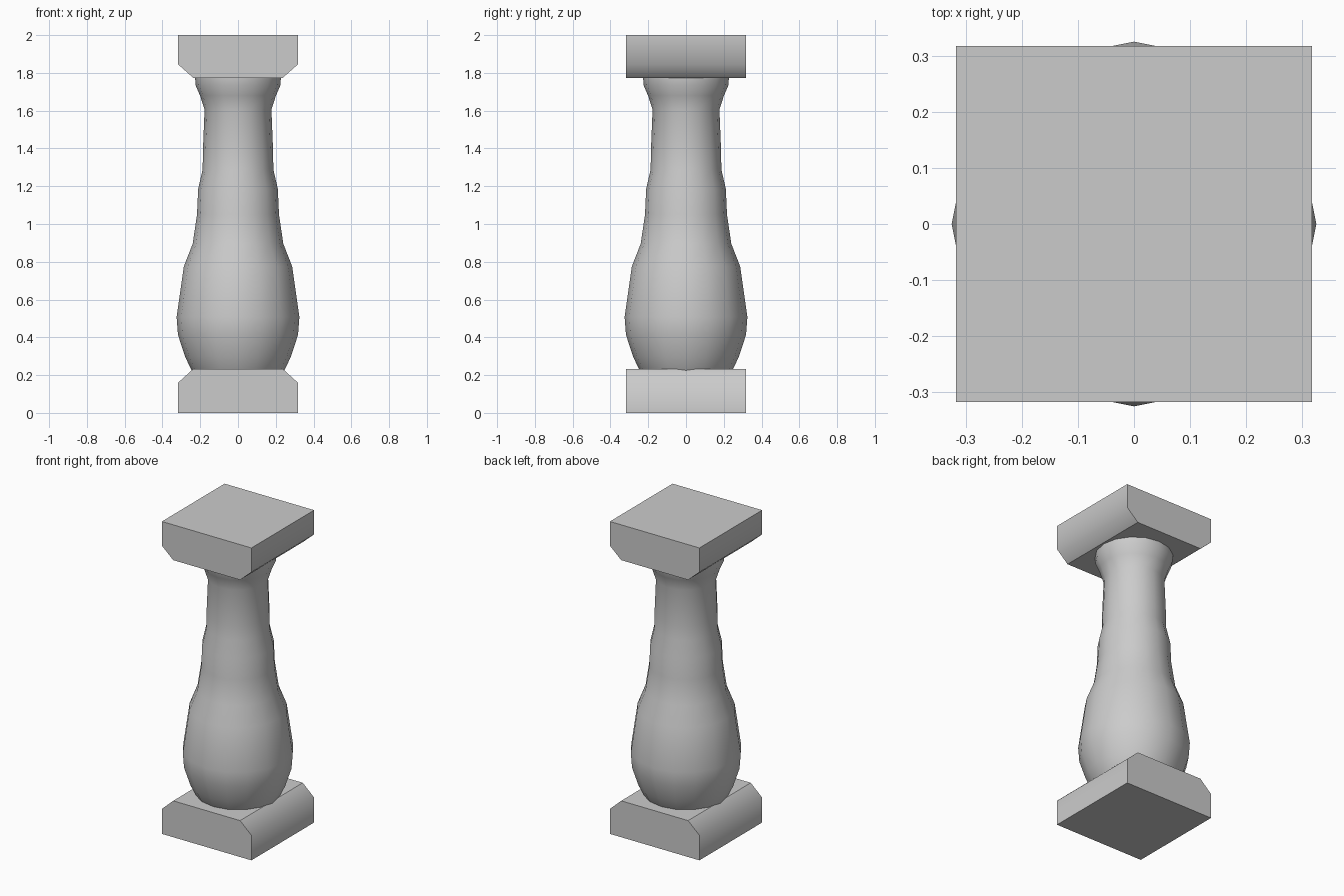
import bpy, bmesh, math

if "Cube" in bpy.data.objects:
    bpy.data.objects.remove(bpy.data.objects["Cube"])

HALF = 0.317      # half width of the square blocks
INNER = 0.237     # half width where the chamfer meets the flat face
SIDES = 16


def finish(bm, name):
    bmesh.ops.recalc_face_normals(bm, faces=bm.faces)
    mesh = bpy.data.meshes.new(name)
    bm.to_mesh(mesh)
    bm.free()
    obj = bpy.data.objects.new(name, mesh)
    bpy.context.collection.objects.link(obj)
    return obj


def chamfered_block(name, z_outer, z_shoulder, z_inner):
    """Block with two chamfered edges, extruded along y."""
    bm = bmesh.new()
    outline = [(-HALF, z_outer), (HALF, z_outer), (HALF, z_shoulder),
               (INNER, z_inner), (-INNER, z_inner), (-HALF, z_shoulder)]
    face = bm.faces.new([bm.verts.new((x, -HALF, z)) for x, z in outline])
    ext = bmesh.ops.extrude_face_region(bm, geom=[face])
    moved = [g for g in ext["geom"] if isinstance(g, bmesh.types.BMVert)]
    bmesh.ops.translate(bm, vec=(0, 2 * HALF, 0), verts=moved)
    # soft shading only across the shoulder between side and chamfer
    for f in bm.faces:
        f.smooth = True
    for e in bm.edges:
        a, b = e.verts
        e.smooth = (abs(a.co.z - z_shoulder) < 1e-4 and abs(b.co.z - z_shoulder) < 1e-4
                    and abs(a.co.y - b.co.y) > HALF)
    return finish(bm, name)


# Square base and capital
chamfered_block("base_block", 0.0, 0.16, 0.233)
chamfered_block("top_block", 2.0, 1.845, 1.774)

# Turned shaft: radius, height
profile = [(0.232, 0.205), (0.243, 0.22), (0.28, 0.297), (0.318, 0.414), (0.325, 0.508),
           (0.287, 0.775), (0.24, 0.895), (0.217, 1.05), (0.211, 1.185),
           (0.187, 1.29), (0.186, 1.38), (0.177, 1.607), (0.201, 1.68),
           (0.225, 1.735), (0.227, 1.776)]
bm = bmesh.new()
rings = [[bm.verts.new((r * math.cos(2 * math.pi * i / SIDES),
                        r * math.sin(2 * math.pi * i / SIDES), z))
          for i in range(SIDES)] for r, z in profile]
for low, high in zip(rings, rings[1:]):
    for i in range(SIDES):
        j = (i + 1) % SIDES
        bm.faces.new((low[i], low[j], high[j], high[i])).smooth = True
for ring in (rings[0], rings[-1]):
    bm.faces.new(ring)
for ring in (rings[0], rings[-1]):
    for i in range(SIDES):
        bm.edges.get((ring[i], ring[(i + 1) % SIDES])).smooth = False
finish(bm, "turned_shaft")
